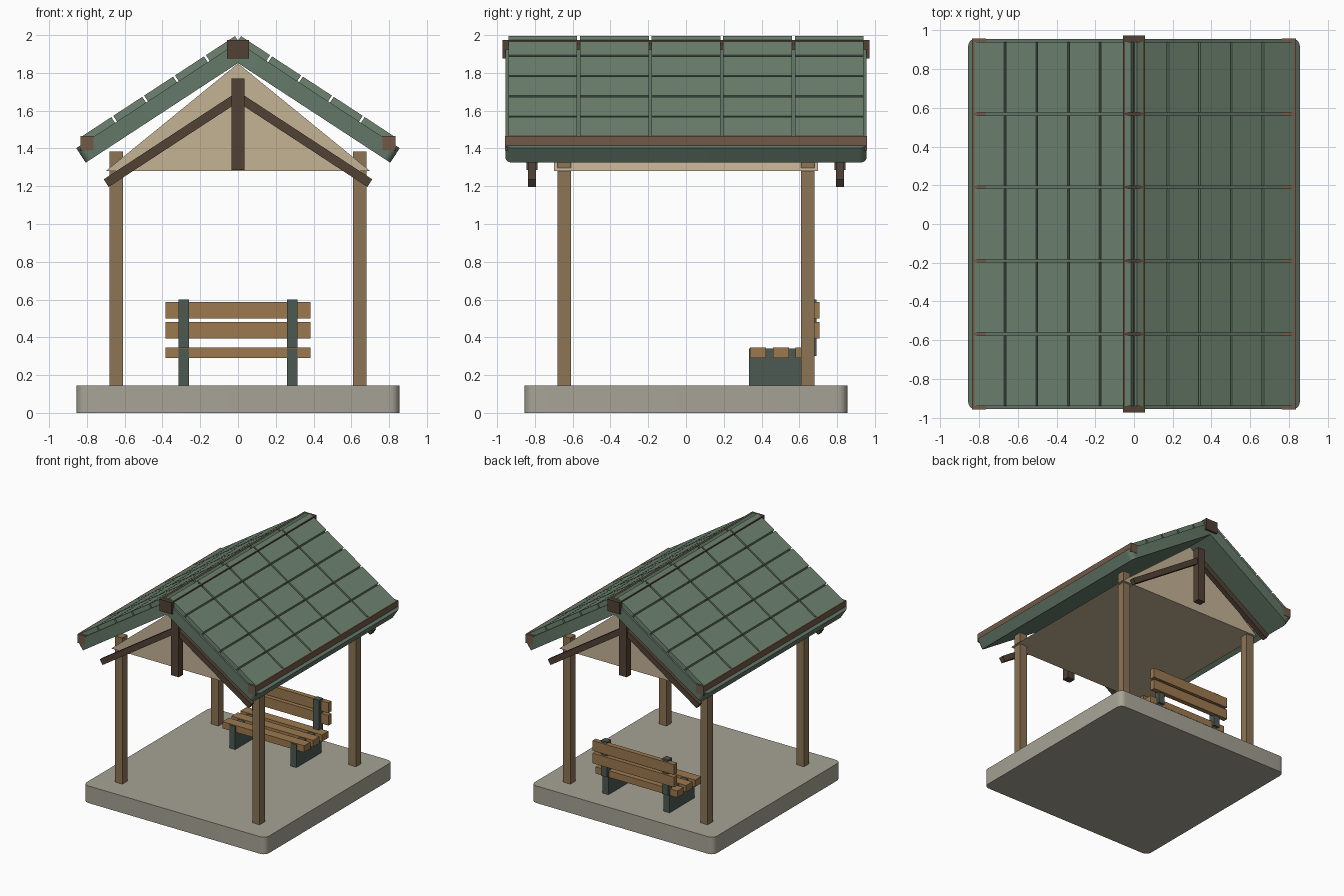
import bpy, bmesh, math
from mathutils import Matrix, Vector

if "Cube" in bpy.data.objects:
    bpy.data.objects.remove(bpy.data.objects["Cube"])

PITCH = math.radians(33.2)
RIDGE_Z = 2.005


def material(name, r, g, b):
    m = bpy.data.materials.new(name)
    m.diffuse_color = tuple((c / 255) ** 2.2 for c in (r, g, b)) + (1,)
    m.use_nodes = True
    m.node_tree.nodes["Principled BSDF"].inputs["Base Color"].default_value = m.diffuse_color
    return m


STONE = material("stone", 165, 162, 148)
POST = material("post_wood", 139, 116, 86)
GABLE = material("pale_wood", 196, 178, 148)
DARK = material("dark_wood", 82, 68, 56)
FASCIA = material("fascia_wood", 112, 90, 74)
TILE = material("tile_green", 110, 130, 112)
DECK = material("roof_green", 100, 120, 105)
SLAT = material("slat_wood", 155, 120, 80)
IRON = material("iron", 78, 90, 84)


def finish(name, bm, mat, matrix=Matrix()):
    bmesh.ops.recalc_face_normals(bm, faces=bm.faces)
    me = bpy.data.meshes.new(name)
    bm.to_mesh(me)
    bm.free()
    me.materials.append(mat)
    ob = bpy.data.objects.new(name, me)
    ob.matrix_world = matrix
    bpy.context.collection.objects.link(ob)
    return ob


def box(name, lo, hi, mat, matrix=Matrix(), corner=0):
    """Box between two corners; corner rounds the four upright edges."""
    lo, hi = Vector(lo), Vector(hi)
    bm = bmesh.new()
    bmesh.ops.create_cube(bm, size=1)
    for v in bm.verts:
        v.co = Vector(v.co[i] * (hi[i] - lo[i]) + (lo[i] + hi[i]) / 2 for i in range(3))
    if corner:
        edges = [e for e in bm.edges if abs(e.verts[0].co.z - e.verts[1].co.z) > 1e-4]
        bmesh.ops.bevel(bm, geom=edges, offset=corner, segments=5, profile=0.5, affect='EDGES')
    ob = finish(name, bm, mat, matrix)
    if corner:
        bpy.ops.object.select_all(action='DESELECT')
        bpy.context.view_layer.objects.active = ob
        ob.select_set(True)
        bpy.ops.object.shade_smooth_by_angle(angle=math.radians(30))
    return ob


def slope(side, z):
    """Frame with local x running down the roof on one side."""
    turn = Matrix.Rotation(0 if side > 0 else math.pi, 4, 'Z')
    return Matrix.Translation((0, 0, z)) @ turn @ Matrix.Rotation(PITCH, 4, 'Y')


# Base and posts
box("base_slab", (-.855, -.855, 0), (.855, .855, .145), STONE, corner=.05)
for x in (-.645, .645):
    for y in (-.645, .645):
        box("post", (x - .035, y - .035, .14), (x + .035, y + .035, 1.385), POST)

# Gable prism with closed ceiling
bm = bmesh.new()
tri = bm.faces.new([bm.verts.new((x, -.7, z)) for x, z in ((-.7, 1.28), (.7, 1.28), (0, 1.85))])
ext = bmesh.ops.extrude_face_region(bm, geom=[tri])
bmesh.ops.translate(bm, vec=(0, 1.4, 0), verts=[g for g in ext["geom"] if isinstance(g, bmesh.types.BMVert)])
finish("gable_ceiling", bm, GABLE)

# Roof decks, tiles and eave boards
for s in (-1, 1):
    frame = slope(s, RIDGE_Z)
    box("roof_deck", (.04, -.955, -.128), (1.047, .955, -.036), DECK, frame, corner=.04)
    for row in range(5):
        u = .0135 + .1955 * row
        for col in range(5):
            y = (col - 2) * .379
            box("roof_tile", (u + .006, y - .182, -.042), (u + .1895, y + .182, 0), TILE, frame)
    a, b = sorted((s * .765, s * .835))
    box("eave_board", (a, -.957, 1.39), (b, .957, 1.466), FASCIA)

# Ridge beam
box("ridge_beam", (-.058, -.972, 1.875), (.058, .972, 1.975), DARK)

# Gable trusses, front and back
for y in (-.815, .815):
    box("king_post", (-.035, y - .03, 1.287), (.035, y + .03, 1.77), DARK)
    for s in (-1, 1):
        box("gable_rafter", (0, y * s - .022, -.024), (.834, y * s + .022, .024), DARK, slope(s, 1.673))

# Bench
for x in (-.287, .287):
    box("bench_leg", (x - .028, .333, .14), (x + .028, .67, .34), IRON)
    box("bench_upright", (x - .028, .635, .30), (x + .028, .69, .60), IRON)
for y in (.382, .502, .622):
    box("seat_slat", (-.383, y - .042, .29), (.383, y + .042, .347), SLAT)
for z in (.437, .543):
    box("back_slat", (-.383, .665, z - .043), (.383, .706, z + .043), SLAT)
